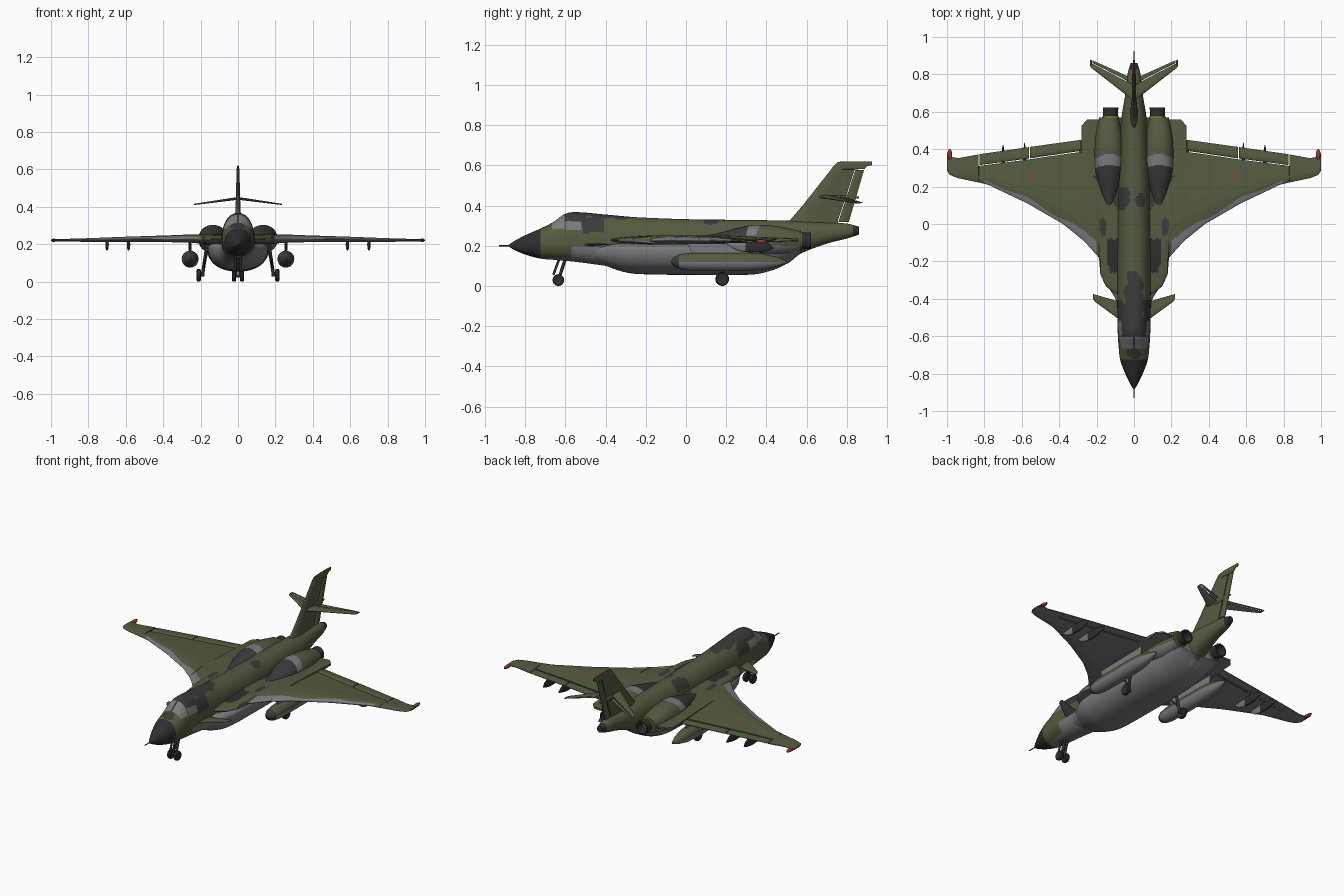
import bpy, bmesh, math
from mathutils import Vector

# Flat colours
COLOURS = [("olive", (.088, .105, .052)), ("pale_grey", (.19, .20, .205)), ("camo_grey", (.042, .043, .043)),
           ("radome_black", (.028, .028, .03)), ("red", (.32, .04, .035)), ("yellow", (.35, .28, .03))]
MATS = []
for nm, c in COLOURS:
    m = bpy.data.materials.new(nm)
    m.diffuse_color = (*c, 1)
    MATS.append(m)
OLIVE, PALE, CAMO, BLACK, RED, YELLOW = range(6)


def loft(name, rings, rule, mirror=False):
    """Skin a list of equal rings, cap the ends, colour faces by rule(centre, normal)."""
    bm = bmesh.new()
    vs = [[bm.verts.new(p) for p in r] for r in rings]
    n = len(rings[0])
    for a, b in zip(vs, vs[1:]):
        for i in range(n):
            bm.faces.new((a[i], a[(i + 1) % n], b[(i + 1) % n], b[i]))
    bm.faces.new(vs[0])
    bm.faces.new(vs[-1][::-1])
    bmesh.ops.recalc_face_normals(bm, faces=bm.faces)
    for f in bm.faces:
        f.smooth = True
        f.material_index = rule(f.calc_center_median(), f.normal) if callable(rule) else rule
    me = bpy.data.meshes.new(name)
    bm.to_mesh(me)
    bm.free()
    for m in MATS:
        me.materials.append(m)
    ob = bpy.data.objects.new(name, me)
    bpy.context.collection.objects.link(ob)
    if mirror:
        ob.modifiers.new("mirror", 'MIRROR')
    return ob


def body(name, secs, rule, cx=0, mirror=False, n=56, e=2.2, steps=9):
    """Smooth hull along y; section = (y, half width, top z, bottom z, widest z)."""
    rows = []
    for i in range(len(secs) - 1):
        p0, p1, p2, p3 = secs[max(i - 1, 0)], secs[i], secs[i + 1], secs[min(i + 2, len(secs) - 1)]
        for k in range(steps):
            t, row = k / steps, []
            for j in range(5):
                d = p2[0] - p1[0]
                m1 = (p2[j] - p0[j]) / (p2[0] - p0[0]) * d
                m2 = (p3[j] - p1[j]) / (p3[0] - p1[0]) * d
                row.append((2*t**3 - 3*t*t + 1)*p1[j] + (t**3 - 2*t*t + t)*m1 + (3*t*t - 2*t**3)*p2[j] + (t**3 - t*t)*m2)
            row[0] = p1[0] + t * (p2[0] - p1[0])
            rows.append(row)
    rows.append(secs[-1])
    rings = []
    for y, w, top, bot, mid in rows:
        ring = []
        for i in range(n):
            a = 2 * math.pi * i / n
            c, s = math.cos(a), math.sin(a)
            h = top - mid if s > 0 else mid - bot
            ring.append((cx + w * math.copysign(abs(c) ** (2 / e), c), y, mid + h * math.copysign(abs(s) ** (2 / e), s)))
        rings.append(ring)
    return loft(name, rings, rule, mirror)


def lathe(name, prof, centre, rule, axis='y', mirror=True, n=24):
    """Turned shape; prof = (position along axis, radius)."""
    rings = []
    for p, r in prof:
        ring = []
        for i in range(n):
            a = 2 * math.pi * i / n
            u, v = r * math.cos(a), r * math.sin(a)
            ring.append((centre[0] + (u if axis == 'y' else p), (centre[1] + u, p)[axis == 'y'], centre[2] + v))
        rings.append(ring)
    return loft(name, rings, rule, mirror)


def surface(name, stations, rule, mirror=True, upright=False, step=.012, n=34):
    """Wing-like panel; station = (span, leading y, trailing y, height, thickness)."""
    rows = []
    for a, b in zip(stations, stations[1:]):
        k = max(1, round(abs(b[0] - a[0]) / step))
        rows += [[p + (q - p) * i / k for p, q in zip(a, b)] for i in range(k)]
    rows.append(stations[-1])
    us = [(i / n) ** 1.3 for i in range(n + 1)]
    rings = []
    for s, le, te, z, t in rows:
        def h(u):
            return t / 2 * (.08 + .92 * min(1, u / .22) ** .5) * (1 - .75 * max(0, (u - .4) / .6))
        pts = [(s, le + (te - le) * u, z + h(u)) for u in us]
        pts += [(s, le + (te - le) * u, z - h(u)) for u in us[::-1]]
        rings.append([(p[2], p[1], p[0]) for p in pts] if upright else pts)
    return loft(name, rings, rule, mirror)


def rod(name, a, b, r, mat=BLACK, n=12):
    a, b = Vector(a), Vector(b)
    q = (b - a).to_track_quat('Z', 'Y')
    off = [q @ Vector((r * math.cos(2 * math.pi * i / n), r * math.sin(2 * math.pi * i / n), 0)) for i in range(n)]
    return loft(name, [[p + o for o in off] for p in (a, b)], mat, True)


# Camouflage blobs seen from above: x, y, x radius, y radius
BLOBS = [(0, -.42, .052, .19), (.075, -.46, .03, .06), (-.075, -.46, .03, .06), (.165, -.02, .02, .045),
         (0, -.69, .04, .03), (.035, .13, .025, .04), (-.06, .12, .035, .04), (-.05, .17, .03, .03)]


def camo(c):
    for x, y, rx, ry in BLOBS:
        wob = 1 + .25 * math.sin(60 * c.y + 40 * c.x)
        if ((c.x - x) / rx) ** 2 + ((c.y - y) / ry) ** 2 < wob:
            return CAMO
    return OLIVE


# Fuselage with radome, windows and tail cone
def fuselage_rule(c, n):
    if c.y < -.725 or c.y > .83:
        return BLACK
    if -.665 < c.y < -.605 and c.z > .283 and abs(c.x) > .006:
        return PALE
    if -.597 < c.y < -.52 and .28 < c.z < .322:
        return PALE
    if -.67 < c.y < -.5 and c.z > .318:
        return CAMO
    if c.z < (.14 if c.y < -.57 else .195) and c.y < .55:
        return PALE
    return camo(c) if c.z > .265 else OLIVE


body("fuselage", [(-.882, .004, .204, .196, .2), (-.86, .018, .22, .182, .2), (-.80, .047, .252, .156, .203),
                  (-.725, .074, .285, .136, .21), (-.66, .082, .318, .13, .215), (-.605, .086, .357, .125, .215),
                  (-.55, .088, .367, .12, .215), (-.4, .09, .355, .1, .215), (-.25, .09, .342, .08, .215),
                  (0, .088, .332, .075, .22), (.3, .08, .328, .08, .22), (.5, .072, .325, .11, .22),
                  (.57, .067, .322, .16, .23), (.7, .046, .315, .21, .26), (.8, .035, .31, .236, .27),
                  (.86, .018, .295, .255, .275)], fuselage_rule, n=112, steps=20)
rod("nose_probe", (0, -.93, .2), (0, -.87, .2), .003)

# Belly with the air ducts
body("belly", [(-.5, .07, .21, .13, .18), (-.40, .1, .215, .1, .18), (-.33, .14, .22, .075, .18),
               (-.25, .16, .22, .06, .18), (0, .165, .22, .055, .18), (.32, .165, .22, .056, .18),
               (.42, .165, .22, .075, .19), (.5, .165, .225, .11, .2), (.57, .15, .23, .165, .21)],
     lambda c, n: PALE if c.z < .205 else OLIVE)


# Wings
def wing_rule(c, n):
    if n.z < 0:
        return PALE
    if .535 < c.x < .545 and .23 < c.y < .275:
        return RED
    if .08 < c.x < .145 - .012 * (c.y < -.22) and -.26 < c.y < -.08:
        return BLACK
    if .08 < c.y < .26 and c.x < .09 + (c.y - .08) * .72:
        return CAMO
    le = -.09 + (c.x - .27) * .66 if c.x < .57 else .11 + (c.x - .57) * .476
    if .2 < c.x < .8 and c.y < le + (.07 + .012 * math.sin(25 * c.x)) * (1 - c.x):
        return PALE
    return camo(c)


surface("wings", [(.06, -.38, .56, .228, .046), (.1, -.37, .56, .228, .046), (.15, -.335, .56, .228, .046),
                  (.18, -.27, .56, .228, .046), (.187, -.18, .56, .228, .046), (.25, -.11, .56, .23, .044),
                  (.28, -.08, .525, .23, .042), (.281, -.08, .386, .23, .042), (.38, 0, .372, .229, .036),
                  (.57, .11, .344, .227, .028), (.78, .21, .317, .223, .02), (.83, .222, .310, .222, .018),
                  (.831, .222, .372, .222, .018), (.94, .245, .352, .221, .014), (.985, .262, .36, .221, .012),
                  (1.0, .285, .38, .221, .008)], wing_rule, step=.006, n=70)


def top_rule(c, n):
    return OLIVE if n.z > -.1 else PALE


surface("inner_flaps", [(.284, .391, .45, .23, .016), (.557, .351, .412, .227, .012)], top_rule, n=10)
surface("outer_flaps", [(.562, .350, .411, .227, .012), (.827, .315, .373, .222, .009)], top_rule, n=10)
body("wingtip_lights", [(.345, .004, .226, .216, .221), (.36, .011, .23, .212, .221), (.385, .011, .23, .212, .221),
                        (.402, .004, .225, .217, .221)], RED, cx=.985, mirror=True, n=16, steps=4)
for i, x in enumerate((.585, .70)):
    body(f"flap_fairing_{i}", [(.2, .002, .215, .21, .212), (.25, .008, .218, .178, .2), (.34, .009, .222, .166, .2),
                               (.40, .006, .215, .175, .195), (.435 - .1 * (x - .585), .001, .192, .186, .189)],
         lambda c, n: PALE if c.y < .3 else BLACK, cx=x, mirror=True, n=16, steps=4)


# Engine humps and nozzles
def hump_rule(c, n):
    if c.z < .2:
        return PALE
    if c.y < .315 - 3 * (c.x - .132) ** 2:
        return CAMO
    if c.y < .375 - 5 * (c.x - .132) ** 2 and n.z > .3:
        return PALE
    return OLIVE


body("engine_humps", [(.1, .02, .25, .2, .225), (.18, .048, .268, .19, .225), (.27, .072, .292, .175, .225),
                      (.33, .077, .302, .165, .225), (.45, .074, .298, .155, .225), (.57, .052, .272, .178, .225)],
     hump_rule, cx=.134, mirror=True, n=64, steps=16)
lathe("nozzles", [(.54, .046), (.566, .046), (.574, .044), (.575, .04), (.622, .041), (.622, .033), (.56, .028)],
      (.125, 0, .225), lambda c, n: YELLOW if .566 < c.y < .5745 else BLACK, n=32)

# Canards, tailplane, fin and rudder
surface("canards", [(.06, -.525, -.42, .205, .014), (.21, -.415, -.377, .207, .006), (.22, -.4, -.372, .207, .004)], top_rule)
surface("tailplane", [(0, .65, .745, .445, .016), (.03, .68, .757, .441, .014), (.225, .832, .859, .414, .007),
                      (.226, .832, .876, .414, .007), (.236, .846, .88, .413, .005)], top_rule)
surface("elevators", [(.033, .764, .79, .441, .008), (.223, .862, .876, .415, .005)], top_rule, n=8)
surface("fin", [(.28, .46, .755, 0, .05), (.33, .52, .757, 0, .034), (.4, .58, .781, 0, .026), (.58, .722, .84, 0, .016),
                (.581, .722, .888, 0, .016), (.595, .733, .9, 0, .015), (.6, .737, .925, 0, .014),
                (.616, .755, .926, 0, .012), (.62, .78, .922, 0, .006)],
        lambda c, n: RED if c.z > .612 and .8 < c.y < .87 else OLIVE, mirror=False, upright=True)
surface("rudder", [(.318, .758, .81, 0, .02), (.577, .843, .886, 0, .01)], OLIVE, mirror=False, upright=True, n=10)
body("fin_bullet", [(.66, .003, .445, .435, .44), (.7, .011, .453, .425, .44), (.78, .011, .451, .427, .44),
                    (.86, .003, .444, .435, .439)], OLIVE, n=20, steps=5)

# Drop tanks and pylons
lathe("drop_tanks", [(-.072, .008), (-.06, .024), (-.035, .036), (.01, .043), (.1, .045), (.3, .045), (.38, .04),
                     (.45, .025), (.5, .006)], (.256, 0, .12),
      lambda c, n: CAMO if c.y < -.035 else OLIVE if c.z > .12 else PALE, n=32)
surface("tank_pylons", [(.14, .04, .36, .256, .014), (.225, .0, .38, .256, .016)], PALE, upright=True, n=12)

# Landing gear
for nm, c, r in (("main_wheels", (.21, .18, .034), .034), ("nose_wheels", (.022, -.635, .029), .029)):
    lathe(nm, [(-.008, r * .4), (-.011, r * .6), (-.011, r * .85), (-.006, r), (.006, r), (.011, r * .85),
               (.011, r * .6), (.008, r * .4)], c, BLACK, axis='x')
rod("main_strut", (.19, .18, .034), (.165, .165, .2), .009)
rod("main_axle", (.18, .18, .034), (.21, .18, .034), .008)
rod("main_brace", (.186, .175, .07), (.16, .09, .17), .005)
rod("nose_strut", (.01, -.635, .029), (.01, -.595, .15), .008)
rod("nose_brace", (.012, -.66, .055), (.012, -.625, .15), .006)
rod("nose_axle", (0, -.635, .029), (.02, -.635, .029), .007)

# Smooth shading with sharp edges kept
for ob in bpy.data.objects:
    ob.select_set(True)
    bpy.context.view_layer.objects.active = ob
bpy.ops.object.shade_smooth_by_angle(angle=math.radians(35))
